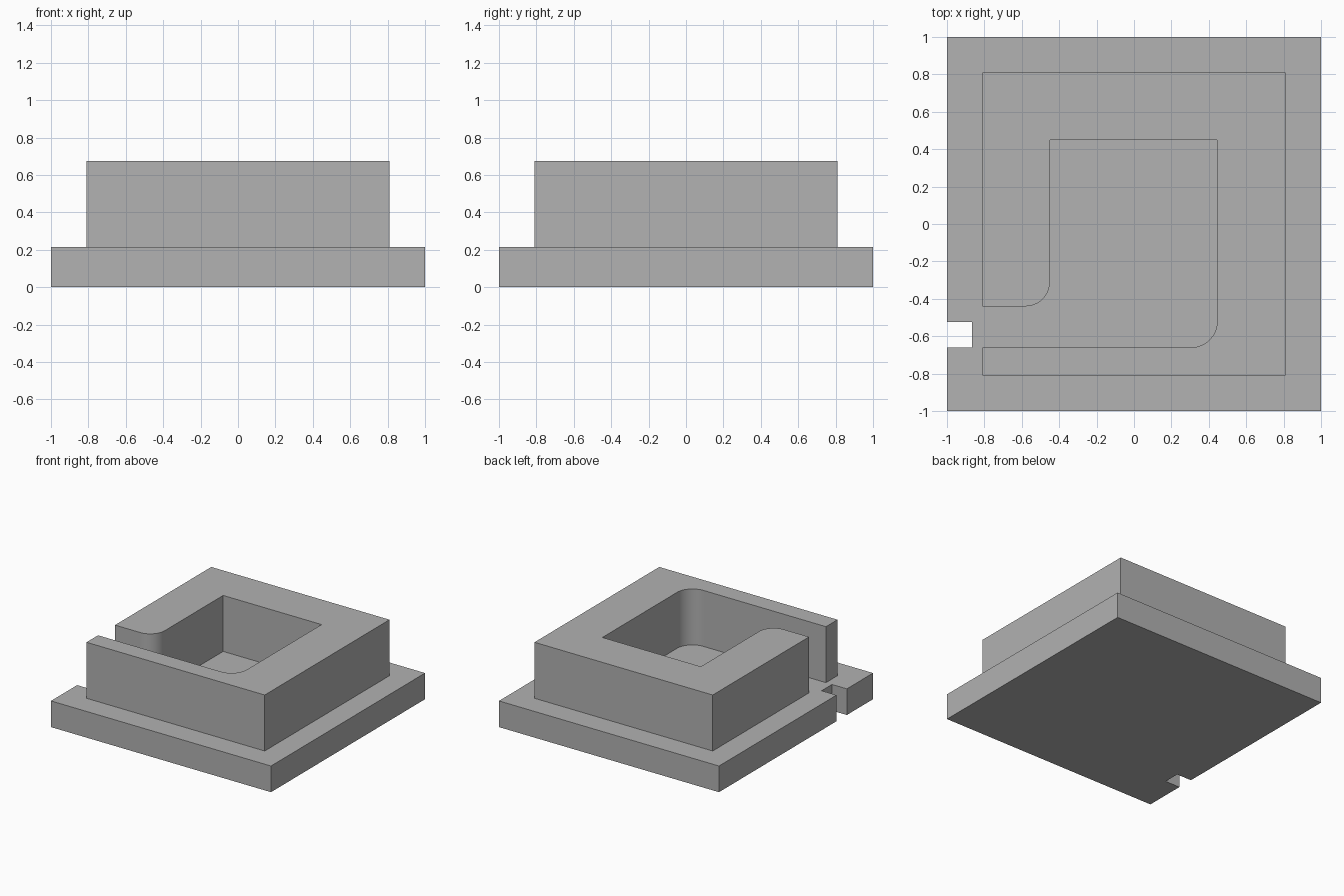
import bpy
import bmesh
from math import radians, cos, sin

cube = bpy.data.objects.get("Cube")
if cube:
    bpy.data.objects.remove(cube, do_unlink=True)

PLATE_TOP, WALL_TOP = 0.215, 0.675

grey = bpy.data.materials.new("plain_grey")
grey.use_nodes = True
colour = (0.445, 0.445, 0.445, 1)
grey.diffuse_color = colour
grey.node_tree.nodes["Principled BSDF"].inputs["Base Color"].default_value = colour


def arc(cx, cy, radius, start, end, steps=16):
    angles = [radians(start + (end - start) * i / steps) for i in range(steps + 1)]
    return [(cx + radius * cos(a), cy + radius * sin(a)) for a in angles]


def extrude_profile(name, outline, bottom, top):
    bm = bmesh.new()
    face = bm.faces.new([bm.verts.new((x, y, bottom)) for x, y in outline])
    result = bmesh.ops.extrude_face_region(bm, geom=[face])
    verts = [v for v in result["geom"] if isinstance(v, bmesh.types.BMVert)]
    bmesh.ops.translate(bm, verts=verts, vec=(0, 0, top - bottom))
    bmesh.ops.recalc_face_normals(bm, faces=bm.faces)
    mesh = bpy.data.meshes.new(name)
    bm.to_mesh(mesh)
    bm.free()
    mesh.materials.append(grey)
    obj = bpy.data.objects.new(name, mesh)
    bpy.context.collection.objects.link(obj)
    bpy.ops.object.select_all(action="DESELECT")
    obj.select_set(True)
    bpy.context.view_layer.objects.active = obj
    bpy.ops.object.shade_smooth_by_angle(angle=radians(30))
    return obj


# Square base plate with a notch in its right edge
extrude_profile("base_plate", [
    (-1, -1), (1, -1), (1, 1), (-1, 1),
    (-1, -0.525), (-0.865, -0.525), (-0.865, -0.66), (-1, -0.66),
], 0, PLATE_TOP)

# Thick wall around a pocket that opens through a side channel
outer = [(-0.81, -0.44), (-0.81, 0.81), (0.81, 0.81), (0.81, -0.81),
         (-0.81, -0.81), (-0.81, -0.66)]
pocket_corner = arc(0.305, -0.52, 0.14, -90, 0)
channel_corner = arc(-0.58, -0.31, 0.13, 0, -90)
inner = pocket_corner + [(0.445, 0.45), (-0.45, 0.45)] + channel_corner
extrude_profile("pocket_wall", outer + inner, PLATE_TOP, WALL_TOP)
